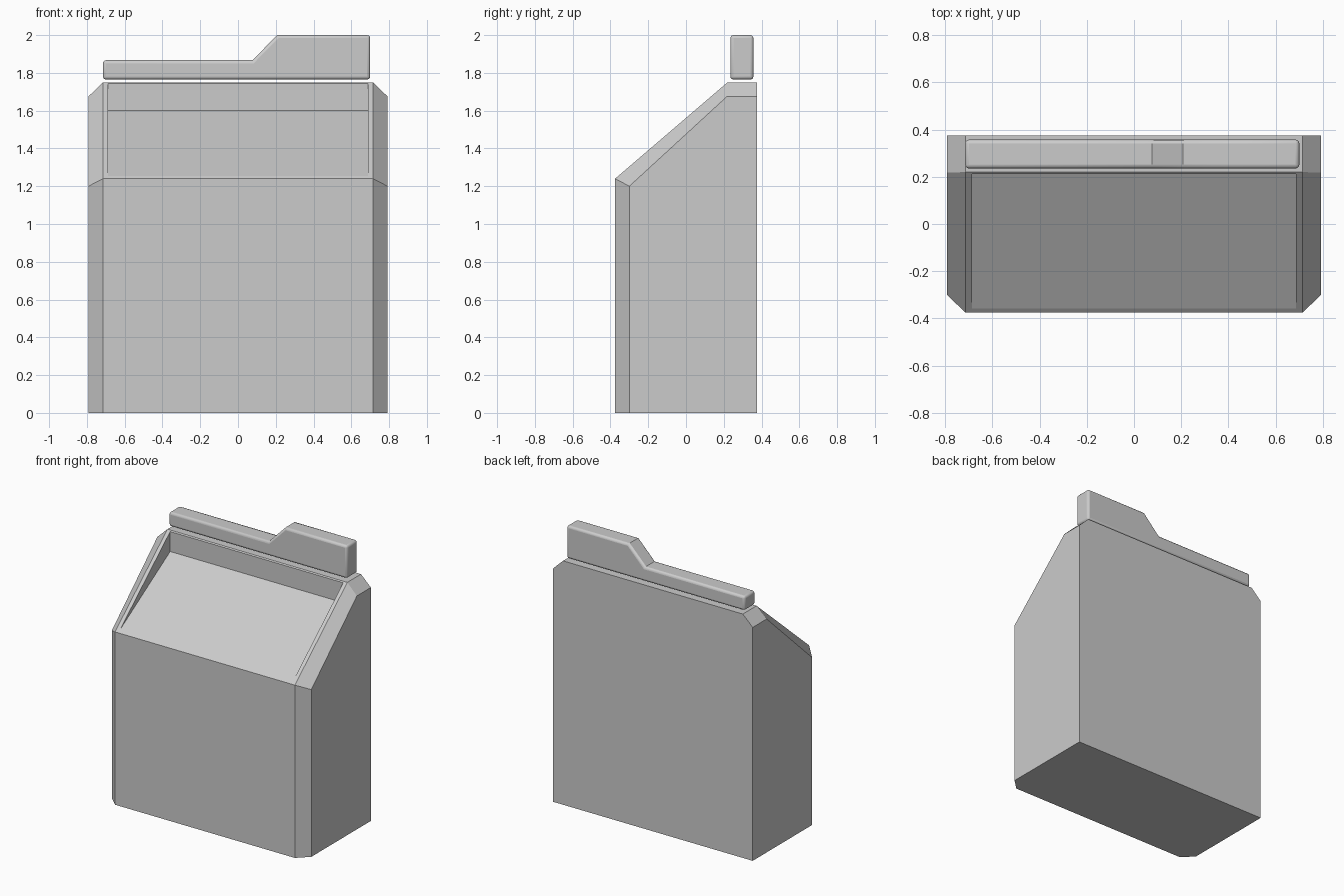
import bpy
import bmesh
from math import radians

cube = bpy.data.objects.get("Cube")
if cube:
    bpy.data.objects.remove(cube, do_unlink=True)

# One plain grey for everything
GREY = (0.6, 0.6, 0.6, 1.0)
grey = bpy.data.materials.new("light grey")
grey.use_nodes = True
grey.diffuse_color = GREY
grey.node_tree.nodes["Principled BSDF"].inputs["Base Color"].default_value = GREY


def finish(name, bm):
    bmesh.ops.recalc_face_normals(bm, faces=bm.faces)
    mesh = bpy.data.meshes.new(name)
    bm.to_mesh(mesh)
    bm.free()
    mesh.materials.append(grey)
    obj = bpy.data.objects.new(name, mesh)
    bpy.context.collection.objects.link(obj)
    return obj


def loft(bm, loops):
    """Skin a row of matching point loops and cap both ends."""
    rings = [[bm.verts.new(p) for p in loop] for loop in loops]
    for a, b in zip(rings, rings[1:]):
        for i in range(len(a)):
            j = (i + 1) % len(a)
            bm.faces.new((a[i], a[j], b[j], b[i]))
    bm.faces.new(rings[0])
    bm.faces.new(rings[-1])


# Body: side profile swept across x, stepping in at the chamfered sides
middle = [(-0.375, 0), (0.375, 0), (0.375, 1.75), (0.22, 1.75), (-0.375, 1.24)]
side = [(-0.30, 0), (0.375, 0), (0.375, 1.675), (0.217, 1.675), (-0.30, 1.20)]
sections = [(-0.792, side), (-0.714, middle), (0.714, middle), (0.792, side)]
bm = bmesh.new()
loft(bm, [[(x, y, z) for y, z in prof] for x, prof in sections])
bmesh.ops.recalc_face_normals(bm, faces=bm.faces)

# Sloping front panel, sunk into a wedge that deepens towards the top
slope = next(f for f in bm.faces
             if f.normal.z > 0.3 and f.normal.y < -0.3 and abs(f.normal.x) < 0.1)
bmesh.ops.inset_individual(bm, faces=[slope], thickness=0.02)
for v in slope.verts:
    v.co.x = 0.687 if v.co.x > 0 else -0.687
    v.co.y = 0.212 if v.co.z > 1.5 else -0.358
    v.co.z = 1.24 + (v.co.y + 0.375) * (1.75 - 1.24) / 0.595
sunk = bmesh.ops.extrude_face_region(bm, geom=[slope])["geom"]
if slope.is_valid:
    bmesh.ops.delete(bm, geom=[slope], context='FACES_ONLY')
for v in sunk:
    if isinstance(v, bmesh.types.BMVert) and v.co.z > 1.5:
        v.co.z = 1.60
bmesh.ops.remove_doubles(bm, verts=bm.verts, dist=0.0005)
finish("body", bm)

# Stepped bar above the top, rounded along its square edges
outline = [(-0.715, 1.765), (0.70, 1.765), (0.70, 2.0),
           (0.207, 2.0), (0.077, 1.867), (-0.715, 1.867)]
bm = bmesh.new()
loft(bm, [[(x, y, z) for x, z in outline] for y in (0.235, 0.357)])
bar = finish("top_bar", bm)
bevel = bar.modifiers.new("rounded edges", 'BEVEL')
bevel.width = 0.016
bevel.segments = 3
bevel.limit_method = 'ANGLE'
bevel.angle_limit = radians(60)

bpy.ops.object.select_all(action='DESELECT')
bar.select_set(True)
bpy.context.view_layer.objects.active = bar
bpy.ops.object.shade_smooth_by_angle(angle=radians(35))
